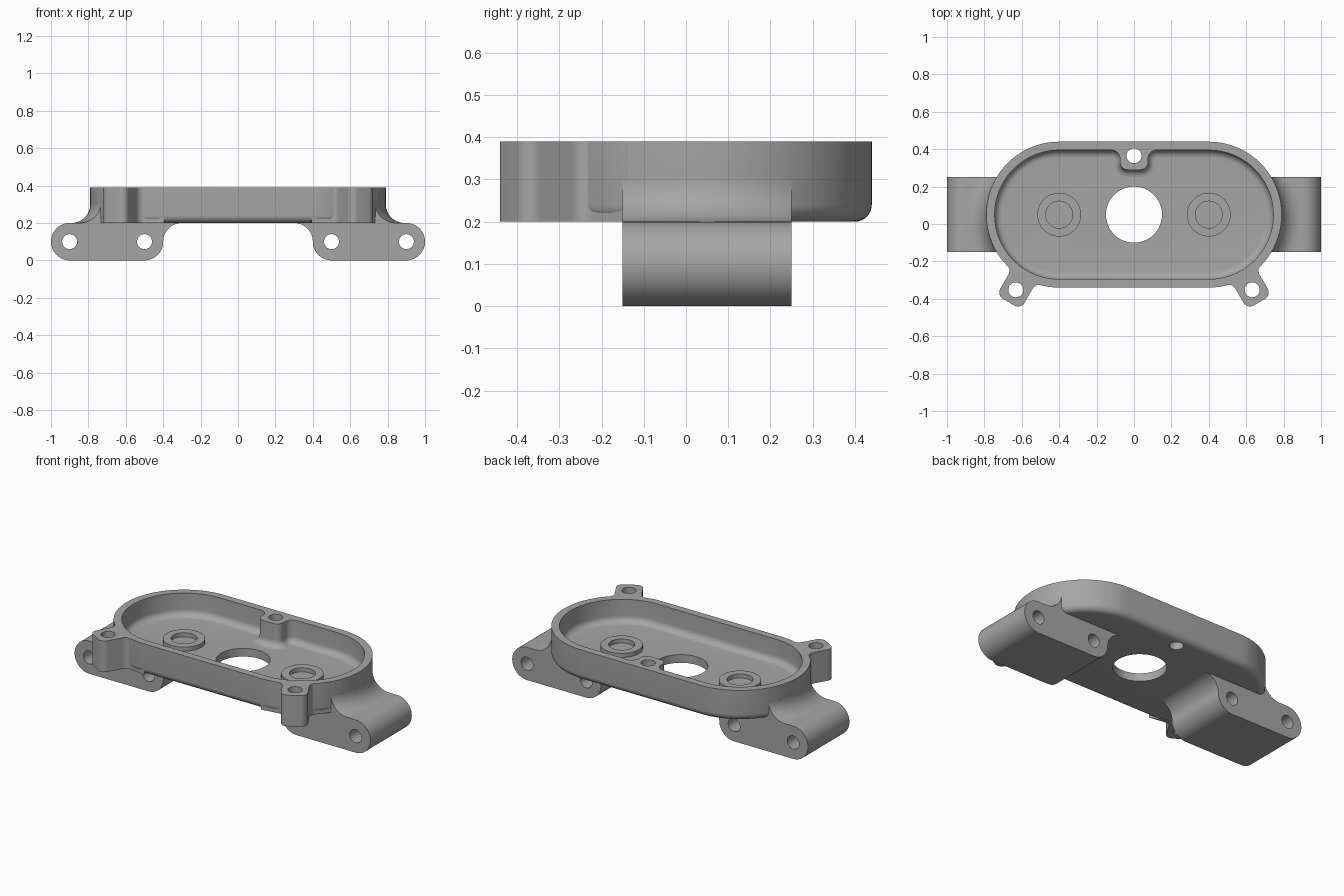
import bpy, bmesh
from math import sin, cos, pi, sqrt, tan
from mathutils import Vector, Matrix

cube = bpy.data.objects.get("Cube")
if cube:
    bpy.data.objects.remove(cube, do_unlink=True)

grey = bpy.data.materials.new("machined grey")
grey.use_nodes = True
grey.diffuse_color = (0.38, 0.38, 0.38, 1)
grey.node_tree.nodes["Principled BSDF"].inputs["Base Color"].default_value = grey.diffuse_color

CY = 0.05        # middle line of the tray
R = 0.39         # outer end radius of the tray
WALL = 0.045
BASE, FLOOR, TOP = 0.2, 0.25, 0.39
FIL = 0.04       # edge rounding


def rounded(corners, steps=10):
    """Closed outline from (x, y, radius) corners."""
    out = []
    for i, (x, y, r) in enumerate(corners):
        p = Vector((x, y))
        if not r:
            out.append(p)
            continue
        a = (Vector(corners[i - 1][:2]) - p).normalized()
        b = (Vector(corners[(i + 1) % len(corners)][:2]) - p).normalized()
        half = a.angle(b) / 2
        c = p + (a + b).normalized() * r / sin(half)
        s, e = p + a * r / tan(half) - c, p + b * r / tan(half) - c
        turn = s.angle(e)
        for k in range(steps + 1):
            t = k / steps
            out.append(c + (s * sin((1 - t) * turn) + e * sin(t * turn)) / sin(turn))
    return [p for i, p in enumerate(out) if (p - out[i - 1]).length > 1e-4]


def loft(name, loops):
    """Solid skinned through matching closed loops of 3D points."""
    bm = bmesh.new()
    rows = [[bm.verts.new(p) for p in loop] for loop in loops]
    for a, b in zip(rows, rows[1:]):
        for i in range(len(a)):
            bm.faces.new((a[i - 1], a[i], b[i], b[i - 1]))
    bm.faces.new(rows[0])
    bm.faces.new(rows[-1])
    bmesh.ops.recalc_face_normals(bm, faces=bm.faces)
    mesh = bpy.data.meshes.new(name)
    bm.to_mesh(mesh)
    bm.free()
    mesh.materials.append(grey)
    ob = bpy.data.objects.new(name, mesh)
    bpy.context.collection.objects.link(ob)
    return ob


def activate(ob):
    bpy.ops.object.select_all(action='DESELECT')
    ob.select_set(True)
    bpy.context.view_layer.objects.active = ob


def drill(ob, x, y, z, radius, along_y=False):
    """Cut a round hole right through a part."""
    rot = (pi / 2, 0, 0) if along_y else (0, 0, 0)
    bpy.ops.mesh.primitive_cylinder_add(vertices=48, radius=radius, depth=2,
                                        location=(x, y, z), rotation=rot)
    cutter = bpy.context.object
    cutter.hide_render = True
    cutter.data.materials.append(grey)
    activate(ob)
    mod = ob.modifiers.new("hole", 'BOOLEAN')
    mod.operation, mod.solver, mod.object = 'DIFFERENCE', 'EXACT', cutter
    bpy.ops.object.modifier_apply(modifier=mod.name)
    bpy.data.objects.remove(cutter, do_unlink=True)


def smooth(ob):
    activate(ob)
    bpy.ops.object.shade_smooth_by_angle(angle=pi / 6)


def stadium(r, z, n=40):
    pts = []
    for side, start in ((1, -pi / 2), (-1, pi / 2)):
        for k in range(n + 1):
            a = start + pi * k / n
            pts.append((side * 0.4 + r * cos(a), CY + r * sin(a), z))
    return pts


def quarter(n=8):
    return [pi / 2 * k / n for k in range(n + 1)]


# Tray: rounded underside, wall, rim, filleted floor
section = [(R - FIL + FIL * sin(a), BASE + FIL - FIL * cos(a)) for a in quarter()]
section += [(R, TOP), (R - WALL, TOP)]
section += [(R - WALL - FIL + FIL * cos(a), FLOOR + FIL - FIL * sin(a)) for a in quarter()]
tray = loft("tray", [stadium(r, z) for r, z in section])
drill(tray, 0, CY, 0.5, 0.15)
drill(tray, 0, 0.365, 0.5, 0.04)
smooth(tray)


# Screw boss inside the back wall, flared where it meets the floor
def boss_outline(o):
    w, tip, wall = 0.075 + o, 0.29 - o, 0.395 - o
    right = [(w, tip, 0.04 + o), (w, wall, 0.046 - o), (0.2, wall, 0), (0.2, 0.42, 0)]
    return rounded([(-x, y, r) for x, y, r in reversed(right)] + right)


levels = [(FIL - FIL * sin(a), FLOOR + FIL - FIL * cos(a)) for a in quarter()]
levels = [(FIL, FLOOR - 0.01)] + levels + [(0, TOP)]
boss = loft("back_screw_boss", [[(p.x, p.y, z) for p in boss_outline(o)] for o, z in levels])
drill(boss, 0, 0.365, 0.5, 0.04)
smooth(boss)

ear_half = [(0.075, 0.54, 0.04), (0.075, 0.383, 0.045), (0.2, 0.335, 0)]
ear_outline = rounded([(-x, y, r) for x, y, r in reversed(ear_half)] + ear_half + [(0, 0.365, 0)])
leg_outline = rounded([(1, 0, 0.1), (1, 0.2, 0.1), (0.7, 0.2, 0), (0.7, 0.22, 0),
                       (0.28, 0.22, 0), (0.28, 0.2, 0), (0.4, 0.2, 0.1), (0.4, 0, 0.1)], 16)
blend = [(0.35, BASE), (0.35, 0.3)]
blend += [(R + 0.1 - 0.1 * cos(a), 0.3 - 0.1 * sin(a)) for a in quarter(12)]

for side, label in ((1, "left"), (-1, "right")):
    # Screw ear on the front corner
    turn = Matrix.Rotation(-pi * 5 / 6, 2)
    pts = [turn @ p for p in ear_outline]
    ear = loft(label + "_front_ear",
               [[(side * (0.4 + p.x), CY + p.y, z) for p in pts] for z in (BASE, TOP)])
    drill(ear, side * (0.4 + 0.464 * 0.5), CY - 0.464 * sin(pi / 3), 0.5, 0.04)
    smooth(ear)

    # Mounting leg with two cross holes
    leg = loft(label + "_leg", [[(side * p.x, y, p.y) for p in leg_outline]
                                for y in (CY - 0.2, CY + 0.2)])
    for x in (0.5, 0.9):
        drill(leg, side * x, CY, 0.1, 0.04, True)
    smooth(leg)

    # Fillet between leg top and curved tray wall
    rows = []
    for k in range(25):
        dy = -0.2 + 0.4 * k / 24
        rows.append([(side * (0.4 + sqrt(d * d - dy * dy)), CY + dy, z) for d, z in blend])
    smooth(loft(label + "_leg_fillet", rows))

    # Raised ring on the tray floor
    ring = loft(label + "_floor_ring", [
        [(side * 0.4 + 0.117 * cos(2 * pi * k / 48), CY + 0.117 * sin(2 * pi * k / 48), z)
         for k in range(48)] for z in (FLOOR - 0.01, FLOOR + 0.025)])
    drill(ring, side * 0.4, CY, 0.5, 0.072)
    smooth(ring)
